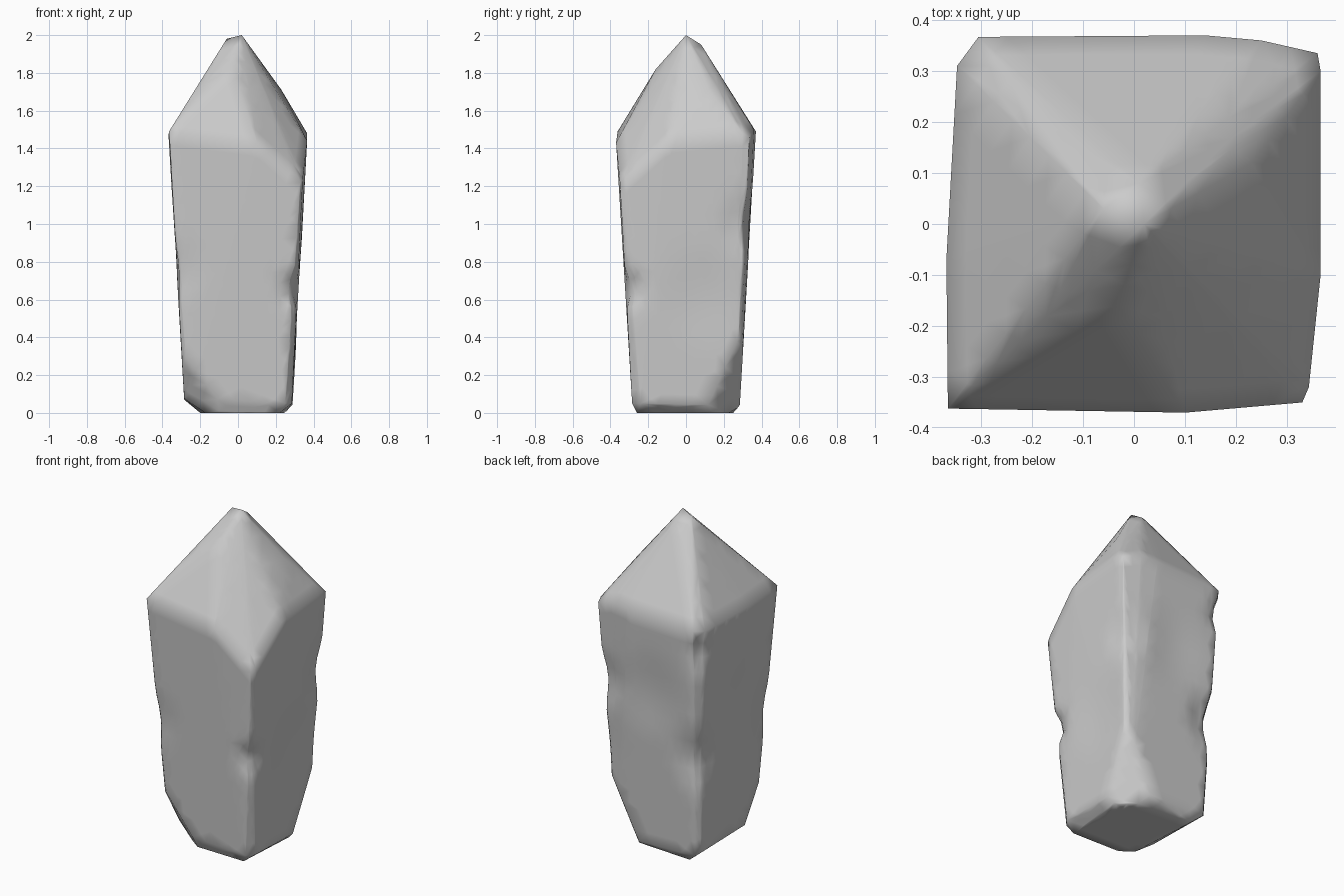
import bpy, bmesh
from mathutils import Vector

if "Cube" in bpy.data.objects:
    bpy.data.objects.remove(bpy.data.objects["Cube"])

# Key corners of a tapered stone pillar: tip, shoulders, base
tip = [(-.06, .03, 1.98), (.02, 0, 2.0), (.01, .08, 1.95),
       (-.03, -.16, 1.82), (.23, .12, 1.71)]
shoulder = [(-.365, -.362, 1.49), (-.368, -.07, 1.47),
            (-.347, .31, 1.46), (-.305, .367, 1.47), (.14, .37, 1.49),
            (.25, .36, 1.5), (.36, .335, 1.46), (.366, .3, 1.48),
            (.366, -.1, 1.44), (.343, -.32, 1.24), (.33, -.35, 1.22),
            (.1, -.37, 1.43)]
base = [(-.285, -.265, .08), (-.26, -.285, .08), (.25, -.285, .05),
        (.285, -.24, .05), (.29, .26, .04), (.26, .285, .04),
        (-.26, .285, .05), (-.285, .26, .07),
        (-.17, -.25, 0), (.22, -.26, 0), (.25, .22, 0), (-.2, .25, 0)]

bm = bmesh.new()
for p in tip + shoulder + base:
    bm.verts.new(p)
hull = bmesh.ops.convex_hull(bm, input=bm.verts[:])
bmesh.ops.delete(bm, geom=[g for g in set(hull["geom_interior"] + hull["geom_unused"])
                           if isinstance(g, bmesh.types.BMVert)], context='VERTS')


def chip(a, b, c):
    """Slice off the corner outside the plane through three points."""
    a, b, c = Vector(a), Vector(b), Vector(c)
    n = (b - a).cross(c - a).normalized()
    if n.dot(a - Vector((0, 0, 1))) < 0:
        n = -n
    bmesh.ops.bisect_plane(bm, geom=bm.verts[:] + bm.edges[:] + bm.faces[:],
                           plane_co=a, plane_no=n, clear_outer=True)
    bmesh.ops.holes_fill(bm, edges=[e for e in bm.edges if e.is_boundary], sides=0)


# Broken corners at the foot
chip((.32, .32, .5), (.29, .12, .05), (.12, .29, .05))
chip((-.295, -.295, .32), (-.1, -.285, .06), (-.285, -.15, .06))

# Refine for dents
bmesh.ops.triangulate(bm, faces=bm.faces[:])
for _ in range(5):
    long_edges = [e for e in bm.edges if e.calc_length() > .1]
    if not long_edges:
        break
    bmesh.ops.subdivide_edges(bm, edges=long_edges, cuts=1)
    bmesh.ops.triangulate(bm, faces=[f for f in bm.faces if len(f.verts) > 3])


def dent(centre, radius, depth):
    """Press the surface gently toward the central axis."""
    c = Vector(centre)
    for v in bm.verts:
        d = (v.co - c).length / radius
        if d < 1:
            inward = Vector((-v.co.x, -v.co.y, 0)).normalized()
            v.co += inward * depth * (1 - d * d) ** 2


# Worn spots along the edges and faces
for spot in [((.31, -.31, .66), .13, .04), ((-.33, .33, 1.33), .13, .035),
             ((-.31, .31, .65), .22, .04), ((.34, .34, 1.0), .2, .025),
             ((-.34, -.33, .75), .2, .015), ((.33, .1, .6), .3, .012),
             ((0, .34, 1.0), .3, .015), ((-.33, .05, .9), .3, .01)]:
    dent(*spot)

bmesh.ops.recalc_face_normals(bm, faces=bm.faces[:])
for f in bm.faces:
    f.smooth = True
mesh = bpy.data.meshes.new("stone_pillar")
bm.to_mesh(mesh)
bm.free()
pillar = bpy.data.objects.new("stone_pillar", mesh)
bpy.context.collection.objects.link(pillar)
